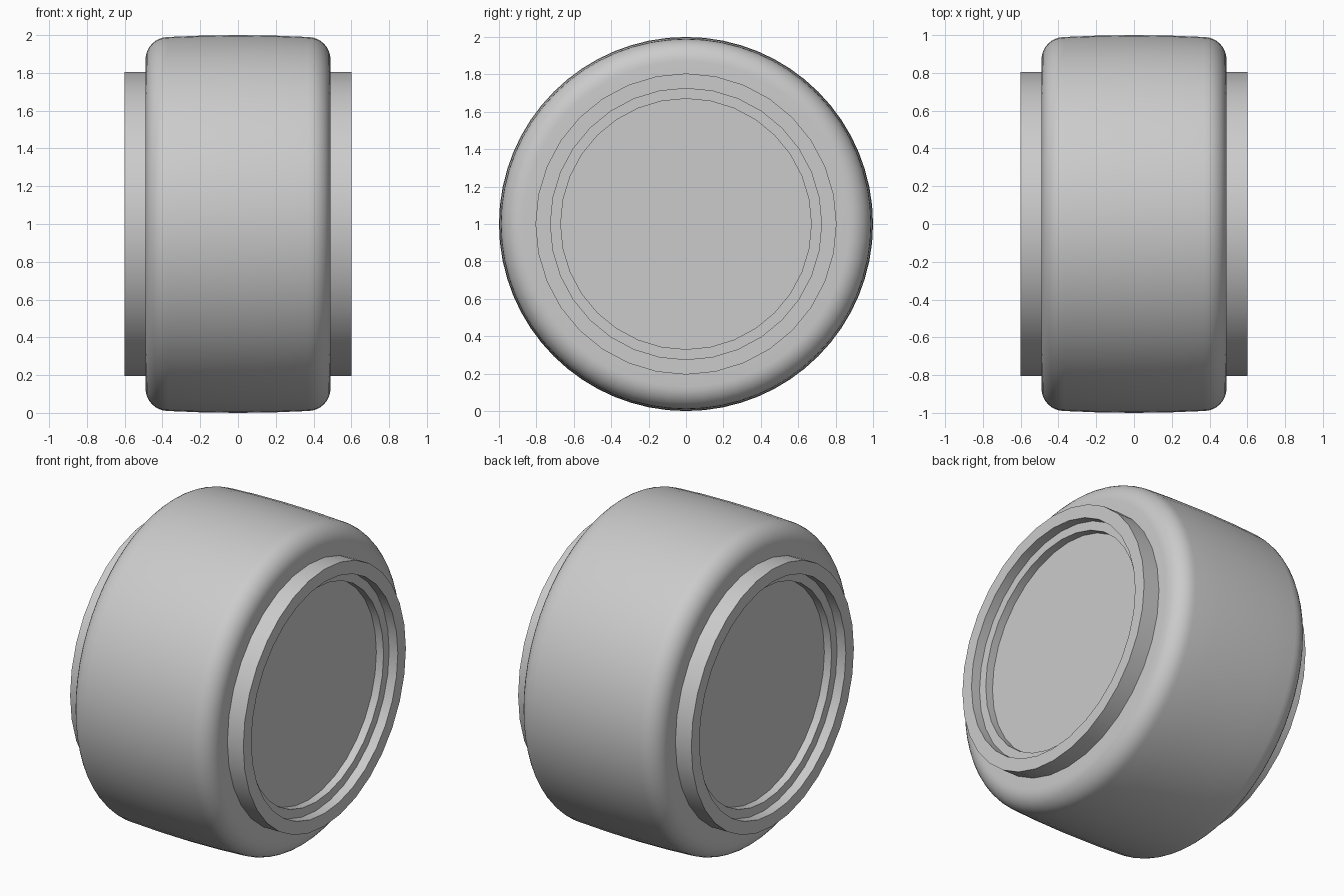
import bpy
import bmesh
from math import sin, cos, pi, radians
from mathutils import Matrix

default = bpy.data.objects.get("Cube")
if default:
    bpy.data.objects.remove(default, do_unlink=True)

AXLE = 1.0  # height of the wheel centre

grey = bpy.data.materials.new("light_grey")
grey.use_nodes = True
color = (0.6, 0.6, 0.6, 1)
grey.diffuse_color = color
grey.node_tree.nodes["Principled BSDF"].inputs["Base Color"].default_value = color


def add_object(name, bm):
    bmesh.ops.recalc_face_normals(bm, faces=bm.faces)
    mesh = bpy.data.meshes.new(name)
    bm.to_mesh(mesh)
    bm.free()
    mesh.materials.append(grey)
    obj = bpy.data.objects.new(name, mesh)
    obj.location.z = AXLE
    bpy.context.collection.objects.link(obj)
    return obj


def activate(obj):
    bpy.ops.object.select_all(action='DESELECT')
    obj.select_set(True)
    bpy.context.view_layer.objects.active = obj


def lathe(name, half, sides):
    """Mirror a half profile of (x, radius) points and spin it about the x axis."""
    profile = half + [(-x, r) for x, r in reversed(half) if x > 0]
    bm = bmesh.new()
    rings = []
    for x, r in profile:
        if r == 0:
            rings.append([bm.verts.new((x, 0, 0))])
        else:
            angles = [2 * pi * i / sides for i in range(sides)]
            rings.append([bm.verts.new((x, r * cos(a), r * sin(a))) for a in angles])
    # one flat cap for each open end, quads between the rings
    for a, b in zip(rings, rings[1:]):
        for i in range(sides):
            j = (i + 1) % sides
            bm.faces.new((a[i], a[j], b[j], b[i]))
    bm.faces.new(rings[0])
    bm.faces.new(rings[-1])
    return add_object(name, bm)


def smooth(obj):
    activate(obj)
    bpy.ops.object.shade_smooth_by_angle(angle=radians(35))


# Tyre: flat sidewall, rounded shoulder, slightly crowned tread
shoulder = [(0.37 + 0.12 * cos(t * pi / 16), 0.87 + 0.12 * sin(t * pi / 16))
            for t in range(9)]
tyre = lathe("tyre", [(0.49, 0.76)] + shoulder + [(0.2, 0.997), (0, 1.0)], 64)

# Rim: recessed disc, inner step, lip and outer barrel
rim = lathe("rim", [(0.475, 0.67), (0.54, 0.67), (0.54, 0.725),
                    (0.6, 0.725), (0.6, 0.805)], 32)

# Axle hole through the disc
bm = bmesh.new()
bmesh.ops.create_cone(bm, cap_ends=True, segments=16, radius1=0.155,
                      radius2=0.155, depth=2, matrix=Matrix.Rotation(pi / 2, 4, 'Y'))
cutter = add_object("axle_hole_cutter", bm)
cutter.hide_render = True
cut = rim.modifiers.new("axle_hole", 'BOOLEAN')
cut.operation = 'DIFFERENCE'
cut.solver = 'EXACT'
cut.object = cutter
activate(rim)
bpy.ops.object.modifier_apply(modifier=cut.name)
bpy.data.objects.remove(cutter, do_unlink=True)

for part in (tyre, rim):
    smooth(part)
